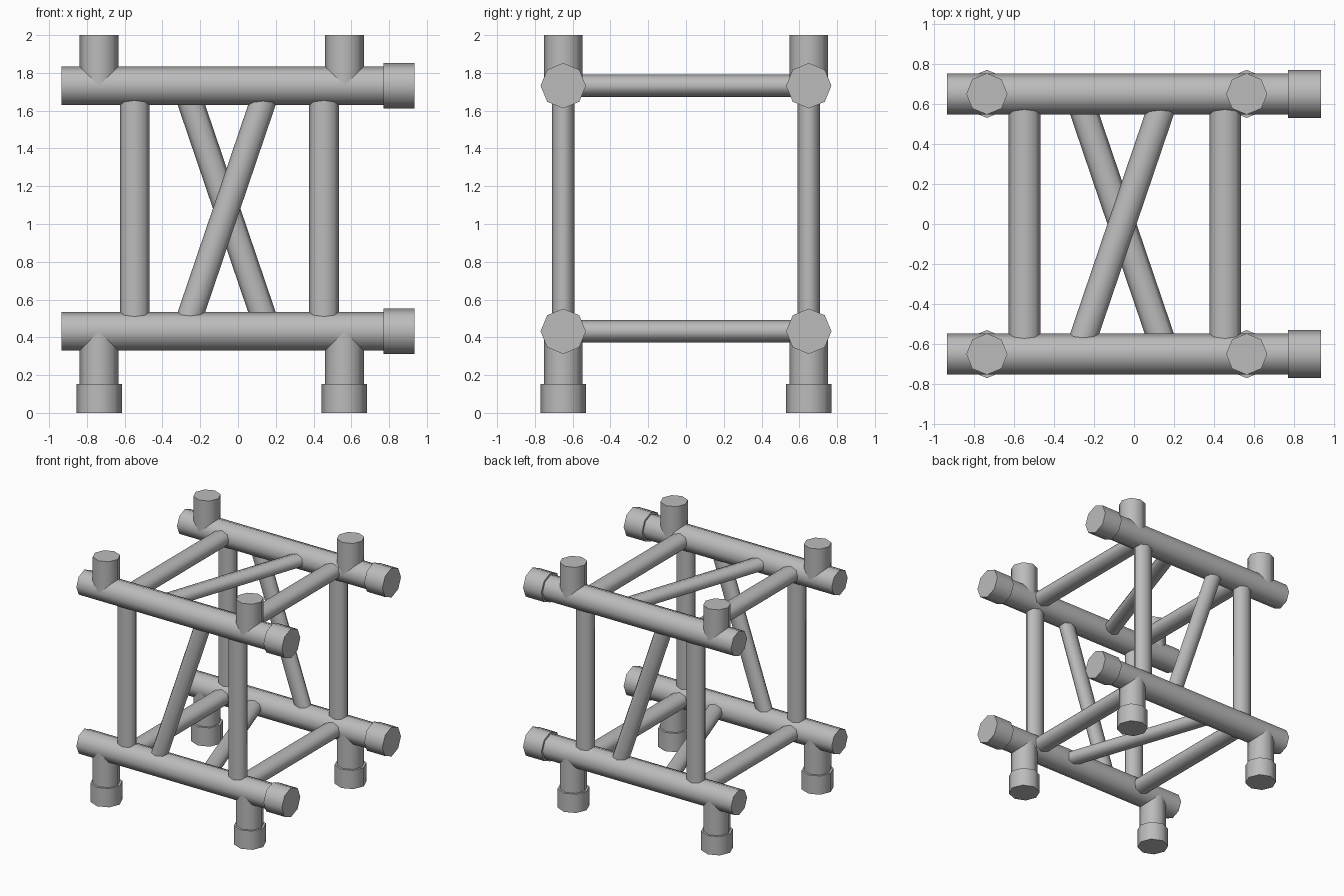
import bpy
from mathutils import Matrix, Vector

cube = bpy.data.objects.get("Cube")
if cube:
    bpy.data.objects.remove(cube, do_unlink=True)

grey = bpy.data.materials.new("metal grey")
grey.use_nodes = True
colour = (0.5, 0.5, 0.5, 1)
grey.diffuse_color = colour
grey.node_tree.nodes["Principled BSDF"].inputs["Base Color"].default_value = colour


def tube(name, start, end, wide, deep=None, normal=(0, 1, 0)):
    """Eight-sided tube; 'deep' is its radius along 'normal'."""
    start, end = Vector(start), Vector(end)
    axis = (end - start).normalized()
    n = Vector(normal)
    side = n.cross(axis).normalized()
    bpy.ops.mesh.primitive_cylinder_add(vertices=8, radius=1, depth=1)
    ob = bpy.context.object
    ob.name = name
    scale = Matrix.Diagonal((wide, deep or wide, (end - start).length, 1))
    turn = Matrix((side, n, axis)).transposed().to_4x4()
    ob.data.transform(Matrix.Translation((start + end) / 2) @ turn @ scale)
    ob.data.materials.append(grey)
    bpy.ops.object.shade_smooth_by_angle(angle=1.05)
    return ob


Y, LOW, HIGH, END = 0.65, 0.432, 1.732, 0.935
PIPE, COLLAR = 0.103, 0.12
BRACE, DIAGONAL = (0.079, 0.06), (0.069, 0.052)
MID, SHIFT = -0.06, 0.221
levels = (("lower", LOW), ("upper", HIGH))
sides = (("front", -Y), ("back", Y))

# Main chords with end collars
for level, z in levels:
    for side, y in sides:
        tube(f"{level}_{side}_chord", (-END, y, z), (END - 0.01, y, z), PIPE)
        tube(f"{level}_{side}_collar", (0.77, y, z), (END, y, z), COLLAR)

# Upright stubs and collared feet
for side, y in sides:
    for hand, x in (("right", -0.735), ("left", 0.563)):
        tube(f"{side}_{hand}_top_stub", (x, y, HIGH), (x, y, 2), PIPE)
        tube(f"{side}_{hand}_leg", (x, y, 0.01), (x, y, LOW), PIPE)
        tube(f"{side}_{hand}_foot_collar", (x, y, 0), (x, y, 0.153), COLLAR)

# Flattened straight braces
for hand, x in (("right", -0.547), ("left", 0.455)):
    for side, y in sides:
        tube(f"{side}_{hand}_upright", (x, y, LOW), (x, y, HIGH), *BRACE)
    for level, z in levels:
        tube(f"{level}_{hand}_crossbar", (x, -Y, z), (x, Y, z), *BRACE, (0, 0, 1))

# Diagonal braces, leaning opposite ways on opposite panels
for (side, y), s in zip(sides, (SHIFT, -SHIFT)):
    tube(f"{side}_diagonal", (MID - s, y, LOW), (MID + s, y, HIGH), *DIAGONAL)
for (level, z), s in zip(levels, (-SHIFT, SHIFT)):
    tube(f"{level}_diagonal", (MID - s, -Y, z), (MID + s, Y, z), *DIAGONAL, (0, 0, 1))
